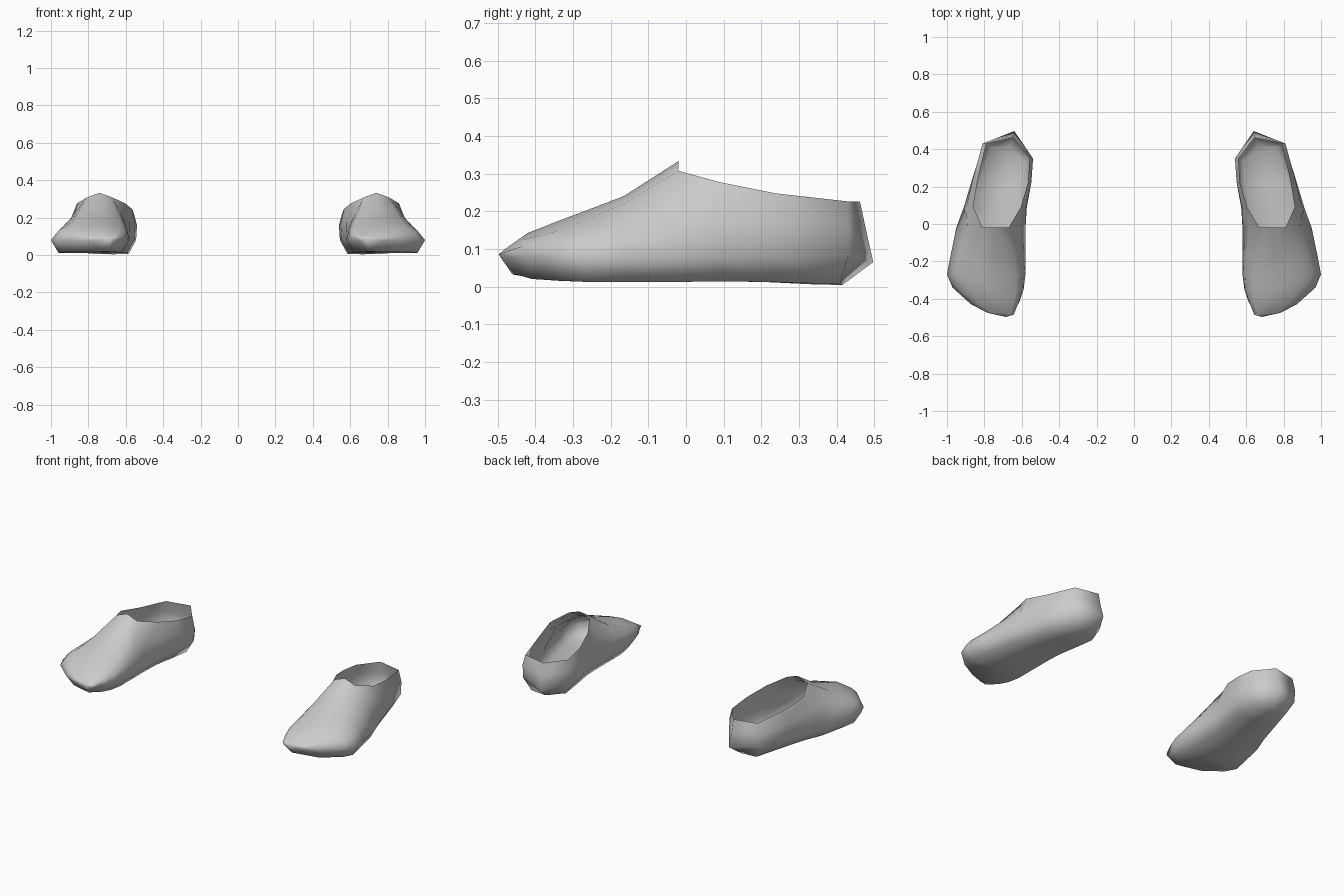
import bpy, bmesh
from mathutils import Vector

cube = bpy.data.objects.get("Cube")
if cube:
    bpy.data.objects.remove(cube, do_unlink=True)

grey = bpy.data.materials.new("plain grey")
grey.use_nodes = True
COLOR = (0.6, 0.6, 0.6, 1)
grey.diffuse_color = COLOR
grey.node_tree.nodes["Principled BSDF"].inputs["Base Color"].default_value = COLOR

# Cross-sections from toe to heel:
# inner y, outer y, inner x, outer x, inner shoulder x, outer shoulder x,
# shoulder z, crest z (0 = open top), sole z
SECTIONS = [
    (-.485, -.475, .65, .78, .66, .76, .095, .10, .032),
    (-.41, -.43, .61, .87, .64, .82, .125, .142, .02),
    (-.35, -.34, .59, .97, .63, .89, .148, .172, .015),
    (-.27, -.27, .58, 1.0, .63, .89, .175, .20, .012),
    (-.165, -.165, .58, .98, .64, .86, .22, .24, .012),
    (-.02, -.02, .58, .95, .67, .81, .307, .333, .012),
    (.09, .09, .573, .91, .605, .86, .277, 0, .014),
    (.22, .24, .555, .865, .567, .835, .247, 0, .012),
    (.35, .43, .545, .805, .558, .79, .226, 0, .006),
]
WIDE_Z = 0.08
BULGE = 0.012


def side_points(y, wide_x, shoulder_x, shoulder_z, sole_z, out):
    """Shoulder, middle, widest and sole points of one side wall."""
    shoulder = Vector((shoulder_x, y, shoulder_z))
    wide = Vector((wide_x, y, WIDE_Z))
    middle = (shoulder + wide) / 2 + Vector((out * BULGE, 0, BULGE / 2))
    sole = Vector((wide_x - out * 0.04, y * 0.95, sole_z))
    return [shoulder, middle, wide, sole]


def make_shoe(name, side):
    bm = bmesh.new()

    def vert(p):
        return bm.verts.new((p[0] * side, p[1], p[2]))

    rings = []
    for yi, yo, xi, xo, si, so, zs, crest, sole in SECTIONS:
        outer = [vert(p) for p in side_points(yo, xo, so, zs, sole, 1)]
        inner = [vert(p) for p in side_points(yi, xi, si, zs, sole, -1)]
        top = [vert(((si + so) / 2, (yi + yo) / 2, crest))] if crest else []
        rings.append((outer + inner[::-1], top))

    # Side walls, sole and the closed front upper
    for (a, top_a), (b, top_b) in zip(rings, rings[1:]):
        for k in range(len(a) - 1):
            bm.faces.new((a[k], a[k + 1], b[k + 1], b[k]))
        if top_a and top_b:
            bm.faces.new((top_a[0], a[0], b[0], top_b[0]))
            bm.faces.new((a[-1], top_a[0], top_b[0], b[-1]))

    # Toe cap
    toe, crest = rings[0]
    tip = vert((.685, -.497, .085))
    loop = toe + crest
    for k in range(len(loop)):
        bm.faces.new((tip, loop[k], loop[k - 1]))

    # Heel wall meeting in a centre seam
    seam = [vert(p) for p in ((.645, .462, .225), (.645, .478, .15),
                              (.64, .497, .065), (.665, .415, .004))]
    back = rings[-1][0]
    for wall in (back[:4], back[:3:-1]):
        for k in range(3):
            bm.faces.new((wall[k], wall[k + 1], seam[k + 1], seam[k]))
    bm.faces.new((back[3], back[4], seam[3]))

    bmesh.ops.recalc_face_normals(bm, faces=bm.faces)
    # Keep the sole facing down
    lowest = min(bm.faces, key=lambda f: f.calc_center_median().z)
    if lowest.normal.z > 0:
        bmesh.ops.reverse_faces(bm, faces=bm.faces)

    mesh = bpy.data.meshes.new(name)
    bm.to_mesh(mesh)
    bm.free()
    mesh.materials.append(grey)
    mesh.shade_smooth()
    shoe = bpy.data.objects.new(name, mesh)
    bpy.context.collection.objects.link(shoe)


make_shoe("left_shoe", 1)
make_shoe("right_shoe", -1)
